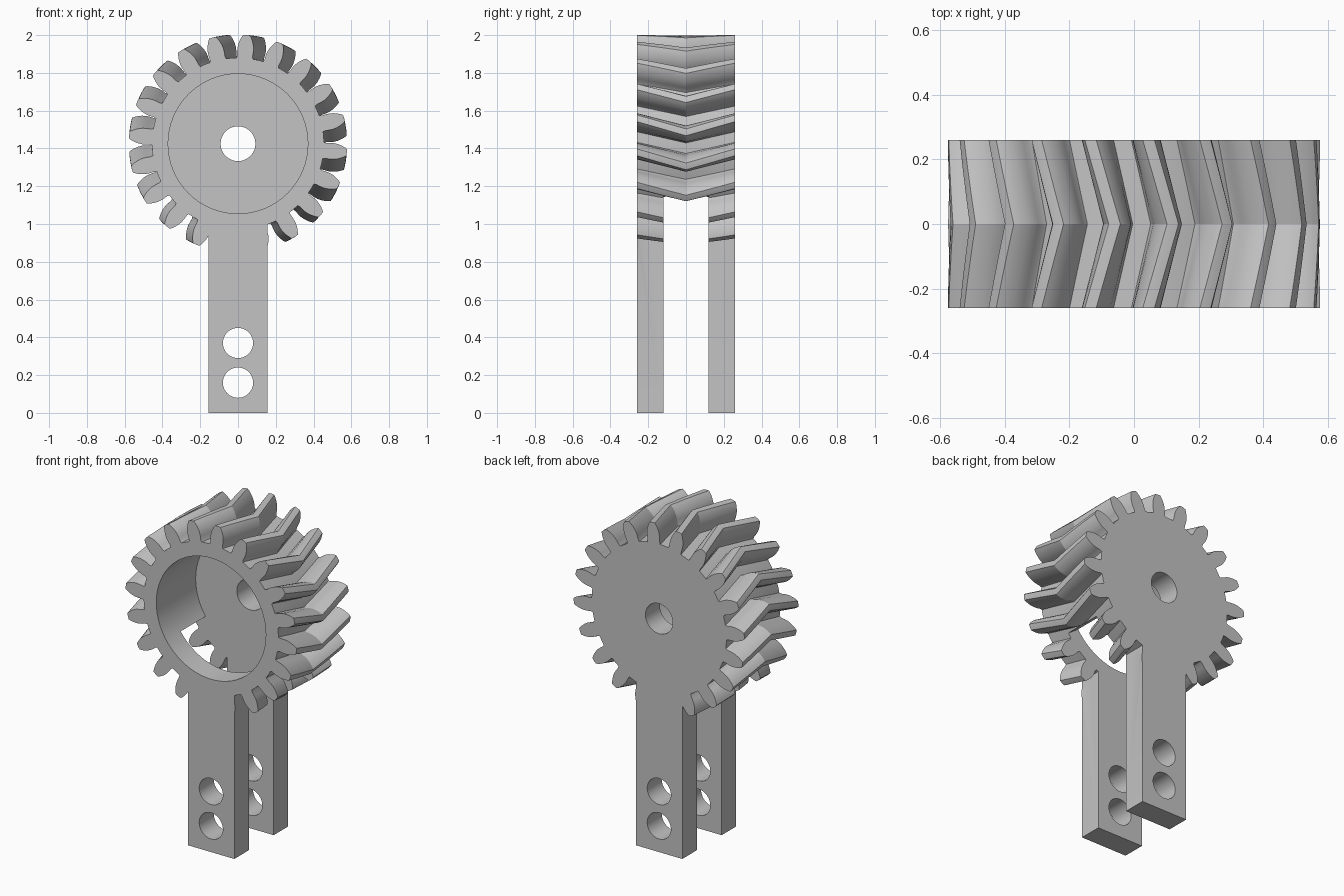
import bpy, bmesh, math

if "Cube" in bpy.data.objects:
    bpy.data.objects.remove(bpy.data.objects["Cube"])

CZ = 1.425          # gear centre height
W = 0.26            # half thickness of the part
TEETH = 20
PHASE = 4.5         # angle of first tooth, clockwise from the top
TWIST = 7.5         # herringbone lead at mid thickness

grey = bpy.data.materials.new("plain_grey")
grey.diffuse_color = (0.55, 0.55, 0.55, 1)
grey.use_nodes = True
grey.node_tree.nodes["Principled BSDF"].inputs["Base Color"].default_value = grey.diffuse_color


def polar(r, deg):
    a = math.radians(deg)
    return r * math.sin(a), r * math.cos(a)


def prism(name, points, stations):
    """Loft an x/z outline along y; stations are (y, clockwise turn in degrees)."""
    bm = bmesh.new()
    rings = []
    for y, turn in stations:
        c, s = math.cos(math.radians(turn)), math.sin(math.radians(turn))
        rings.append([bm.verts.new((x * c + z * s, y, CZ - x * s + z * c))
                      for x, z in points])
    n = len(points)
    for a, b in zip(rings, rings[1:]):
        for i in range(n):
            j = (i + 1) % n
            bm.faces.new((a[i], a[j], b[j], b[i]))
    bm.faces.new(rings[0])
    bm.faces.new(rings[-1])
    bmesh.ops.recalc_face_normals(bm, faces=bm.faces)
    me = bpy.data.meshes.new(name)
    bm.to_mesh(me)
    bm.free()
    ob = bpy.data.objects.new(name, me)
    bpy.context.collection.objects.link(ob)
    return ob


def circle(r, z=0.0, n=64):
    return [(r * math.sin(2 * math.pi * i / n), z + r * math.cos(2 * math.pi * i / n))
            for i in range(n)]


def combine(ob, other, op):
    m = ob.modifiers.new(op, 'BOOLEAN')
    m.operation, m.solver, m.object = op, 'EXACT', other
    bpy.context.view_layer.objects.active = ob
    bpy.ops.object.modifier_apply(modifier=m.name)
    bpy.data.objects.remove(other, do_unlink=True)


# Herringbone gear
flank = [(0.455, 5.5), (0.468, 5.0), (0.49, 5.0), (0.51, 4.8), (0.53, 4.25),
         (0.55, 3.4), (0.565, 2.6), (0.577, 1.8)]
outline = []
for t in range(TEETH):
    mid = PHASE + 360 / TEETH * t
    outline += [polar(r, mid - h) for r, h in flank]
    outline.append(polar(0.578, mid))
    outline += [polar(r, mid + h) for r, h in reversed(flank)]
    outline.append(polar(0.455, mid + 180 / TEETH))
steps = [-1, -2 / 3, -1 / 3, 0, 1 / 3, 2 / 3, 1]
part = prism("forked_gear_arm", outline,
             [(W * s, TWIST * (1 - abs(s))) for s in steps])

# Arm block below the gear
arm = prism("arm", [(-0.157, -0.25), (0.157, -0.25), (0.157, -CZ), (-0.157, -CZ)],
            [(-W, 0), (W, 0)])
combine(part, arm, 'UNION')

# Front recess and axle hole
combine(part, prism("recess", circle(0.37), [(-0.5, 0), (0.12, 0)]), 'DIFFERENCE')
combine(part, prism("axle", circle(0.092, n=48), [(0.0, 0), (0.5, 0)]), 'DIFFERENCE')

# Fork slot, opening the lower middle of the gear
xe, ze = polar(1.0, 125)
slot = [(0, 0), (xe, ze), (xe, -1.6), (-xe, -1.6), (-xe, ze)]
combine(part, prism("slot", slot, [(-0.12, 0), (0.12, 0)]), 'DIFFERENCE')

# Pin holes through both arms
for z in (0.37, 0.16):
    combine(part, prism("pin_hole", circle(0.08, z - CZ, 48), [(-0.5, 0), (0.5, 0)]),
            'DIFFERENCE')

# Finish
part.data.materials.clear()
part.data.materials.append(grey)
for p in part.data.polygons:
    p.material_index = 0
bpy.ops.object.select_all(action='DESELECT')
part.select_set(True)
bpy.context.view_layer.objects.active = part
bpy.ops.object.shade_smooth_by_angle(angle=math.radians(25))
